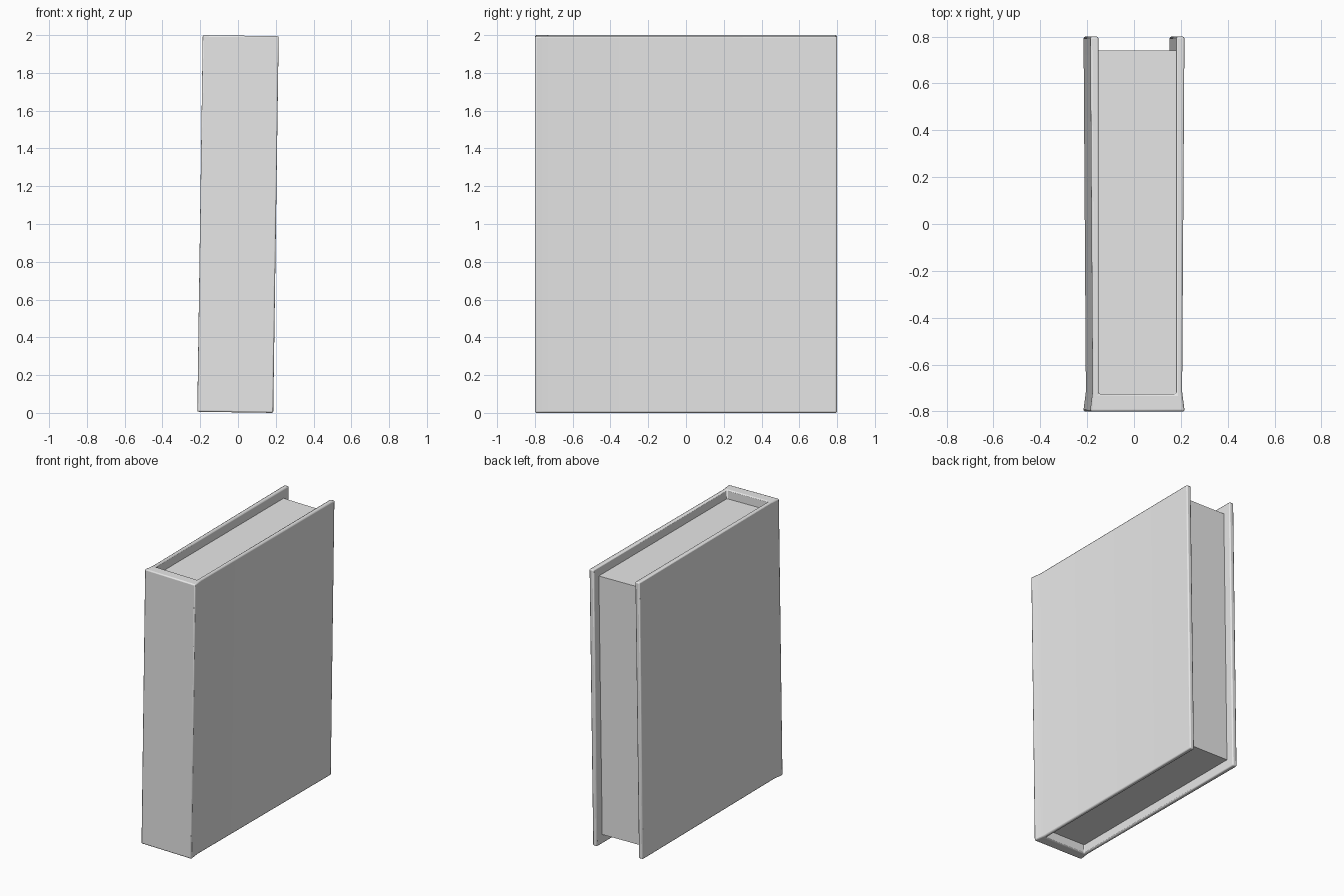
import bpy
import bmesh
import math
from mathutils import Matrix

cube = bpy.data.objects.get("Cube")
if cube:
    bpy.data.objects.remove(cube, do_unlink=True)

LEAN = 0.0145          # slight sideways tilt of the whole book
HALF_H = 0.997
MARGIN = 0.065         # how far the covers overhang the pages
PAGE_X = 0.166
SPINE_IN = -0.725
HALF_Y = 0.8

grey = bpy.data.materials.new("plain grey")
grey.use_nodes = True
grey.diffuse_color = (0.8, 0.8, 0.8, 1)
grey.node_tree.nodes["Principled BSDF"].inputs["Base Color"].default_value = (0.8, 0.8, 0.8, 1)

TILT = Matrix.Translation((0, 0, 1)) @ Matrix.Rotation(LEAN, 4, "Y")


def extrude_outline(name, outline, half_h, bevel=0):
    """Stand a plan outline up as a solid, tilt it and soften its edges."""
    bm = bmesh.new()
    face = bm.faces.new([bm.verts.new((x, y, -half_h)) for x, y in outline])
    out = bmesh.ops.extrude_face_region(bm, geom=[face])
    top = [v for v in out["geom"] if isinstance(v, bmesh.types.BMVert)]
    bmesh.ops.translate(bm, verts=top, vec=(0, 0, 2 * half_h))
    bmesh.ops.recalc_face_normals(bm, faces=bm.faces)
    mesh = bpy.data.meshes.new(name)
    bm.to_mesh(mesh)
    bm.free()
    mesh.transform(TILT)
    mesh.materials.append(grey)
    obj = bpy.data.objects.new(name, mesh)
    bpy.context.collection.objects.link(obj)
    if bevel:
        mod = obj.modifiers.new("soft edges", "BEVEL")
        mod.width = bevel
        mod.segments = 2
        mod.limit_method = "ANGLE"
        mod.angle_limit = math.radians(50)
        bpy.ops.object.select_all(action="DESELECT")
        obj.select_set(True)
        bpy.context.view_layer.objects.active = obj
        bpy.ops.object.shade_smooth_by_angle(angle=math.radians(50))
    return obj


# Cover: one U-shaped wrap with a flared spine and a hinge groove
half = [(0.202, -HALF_Y), (0.191, -0.715), (0.201, HALF_Y),
        (PAGE_X, HALF_Y), (PAGE_X, SPINE_IN)]
cover_outline = half + [(-x, y) for x, y in reversed(half)]
extrude_outline("cover", cover_outline, HALF_H, bevel=0.008)

# Page block: set back from the cover edges on three sides
back = HALF_Y - MARGIN + 0.005
pages = [(-PAGE_X, SPINE_IN), (PAGE_X, SPINE_IN), (PAGE_X, back), (-PAGE_X, back)]
extrude_outline("page_block", pages, HALF_H - MARGIN)
